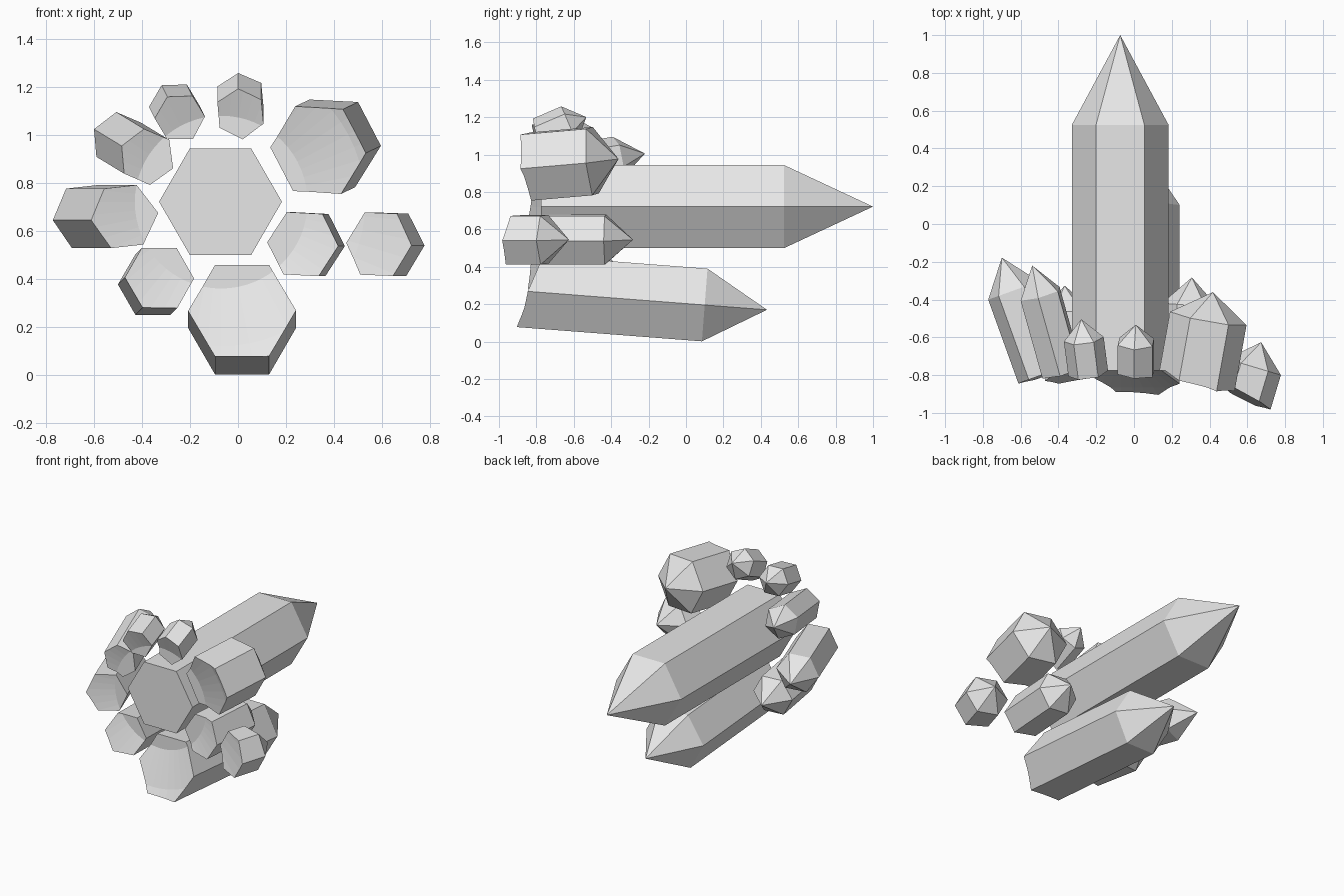
import bpy, bmesh, math
from mathutils import Vector

if "Cube" in bpy.data.objects:
    bpy.data.objects.remove(bpy.data.objects["Cube"])

stone = bpy.data.materials.new("pale_grey")
stone.diffuse_color = (0.8, 0.8, 0.8, 1)
stone.use_nodes = True
stone.node_tree.nodes["Principled BSDF"].inputs["Base Color"].default_value = stone.diffuse_color


def make_object(name, bm):
    bmesh.ops.recalc_face_normals(bm, faces=bm.faces)
    me = bpy.data.meshes.new(name)
    bm.to_mesh(me)
    bm.free()
    me.materials.append(stone)
    ob = bpy.data.objects.new(name, me)
    bpy.context.collection.objects.link(ob)
    return ob


# Dome of host rock, turned about the y direction, used only to cut the crystal bases
def rock_dome(cx=-0.07, cz=0.72, sides=64):
    bm = bmesh.new()
    profile = [(0.36, -0.775), (0.6, -0.865), (0.9, -1.03), (1.3, -1.3), (1.3, -2)]
    rings = []
    for r, y in profile:
        angles = [2 * math.pi * i / sides for i in range(sides)]
        rings.append([bm.verts.new((cx + r * math.cos(a), y, cz + r * math.sin(a))) for a in angles])
    for a, b in zip(rings, rings[1:]):
        for i in range(sides):
            j = (i + 1) % sides
            bm.faces.new((a[i], a[j], b[j], b[i]))
    bm.faces.new(rings[0])
    bm.faces.new(rings[-1])
    ob = make_object("rock_cutter", bm)
    ob.hide_render = True
    return ob


# Six-sided prism with a pointed end; shoulder is the centre of the ring below the point
def crystal(name, shoulder, lean, radius, point, roll=0, base_y=-1.2):
    d = Vector((lean[0], 1, lean[1])).normalized()
    u = Vector((1, 0, 0))
    u = (u - d * u.dot(d)).normalized()
    w = u.cross(d)
    top = Vector(shoulder)
    bottom = top + d * ((base_y - top.y) / d.y)
    bm = bmesh.new()
    rings = []
    for c in (bottom, top):
        angles = [math.radians(roll + 60 * i) for i in range(6)]
        rings.append([bm.verts.new(c + radius * (u * math.cos(a) + w * math.sin(a))) for a in angles])
    tip = bm.verts.new(top + d * point)
    a, b = rings
    bm.faces.new(a)
    for i in range(6):
        j = (i + 1) % 6
        bm.faces.new((a[i], a[j], b[j], b[i]))
        bm.faces.new((b[i], b[j], tip))
    return make_object(name, bm)


# Tall central crystal with a flat base
crystal("main_crystal", (-0.073, 0.525, 0.722), (0, 0), 0.256, 0.475, base_y=-0.775)

# Surrounding crystals: shoulder, lean in x and z, radius, point length, roll
cluster = {
    "lower_crystal": ((0.017, 0.10, 0.196), (0, -0.077), 0.225, 0.334, 0),
    "upper_right_crystal": ((0.393, -0.50, 0.965), (0.18, 0.086), 0.206, 0.142, -2),
    "right_inner_crystal": ((0.296, -0.43, 0.545), (0.07, 0), 0.15, 0.147, -3),
    "right_outer_crystal": ((0.634, -0.757, 0.545), (0.3, 0), 0.15, 0.137, -2),
    "lower_left_crystal": ((-0.355, -0.475, 0.376), (-0.085, -0.085), 0.146, 0.15, 0),
    "left_crystal": ((-0.637, -0.352, 0.66), (-0.36, 0), 0.144, 0.185, 6),
    "upper_left_crystal": ((-0.497, -0.37, 0.98), (-0.28, 0.17), 0.118, 0.158, 35),
    "top_left_crystal": ((-0.266, -0.61, 1.12), (-0.13, 0.26), 0.106, 0.11, 0),
    "top_crystal": ((0.01, -0.625, 1.161), (0, 0.43), 0.106, 0.1, 35),
}
cutter = rock_dome()
for name, spec in cluster.items():
    ob = crystal(name, *spec)
    mod = ob.modifiers.new("base_cut", 'BOOLEAN')
    mod.operation = 'DIFFERENCE'
    mod.solver = 'EXACT'
    mod.object = cutter
    bpy.context.view_layer.objects.active = ob
    bpy.ops.object.modifier_apply(modifier=mod.name)
bpy.data.objects.remove(cutter)
